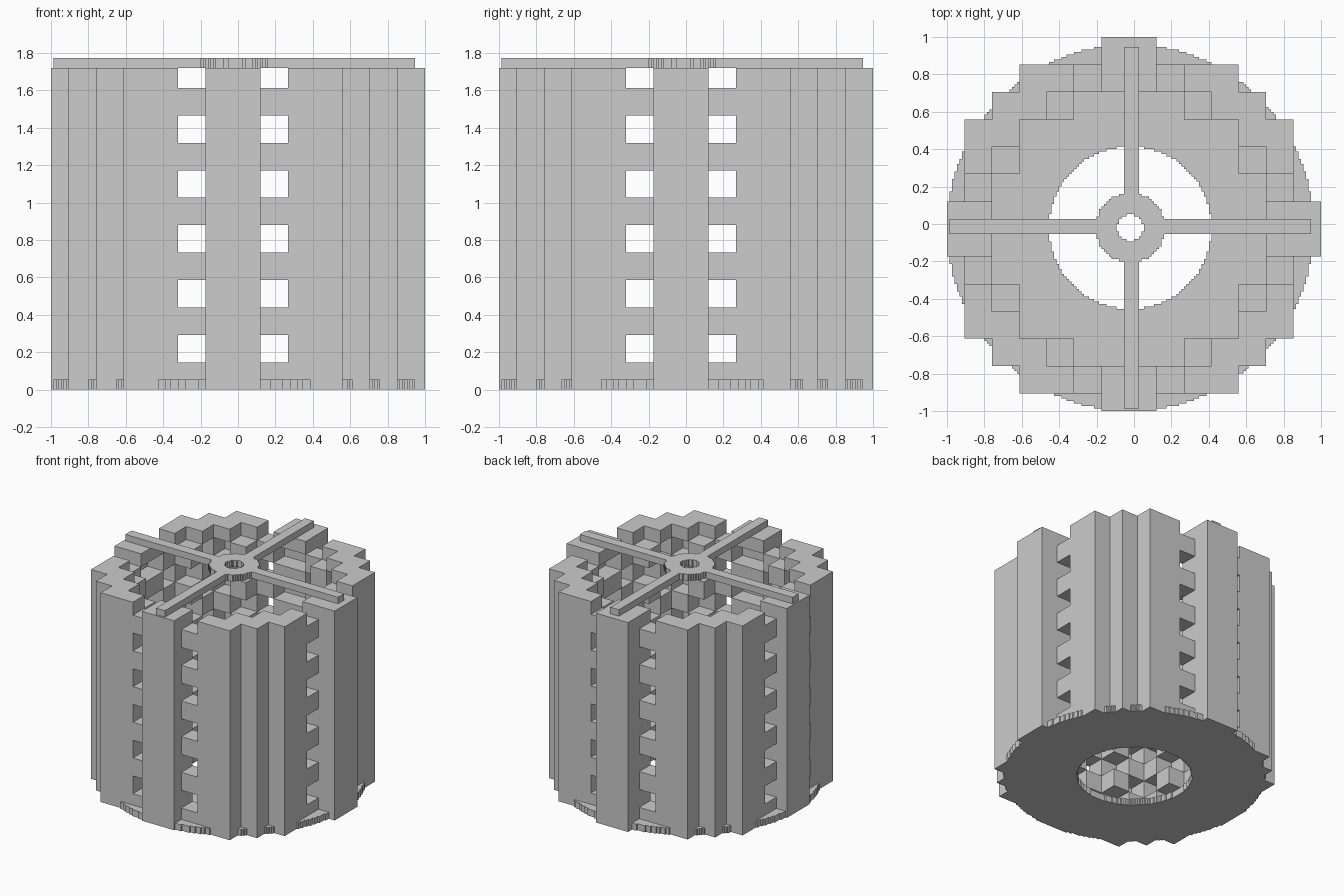
import bpy
import math

UNIT = 2 / 150      # small block size
BRICK = 11          # large wall brick, in small blocks
CENTRE = -2         # middle cell of the round parts

if "Cube" in bpy.data.objects:
    bpy.data.objects.remove(bpy.data.objects["Cube"], do_unlink=True)

grey = bpy.data.materials.new("mid_grey")
grey.use_nodes = True
grey.diffuse_color = (0.604, 0.604, 0.604, 1)
grey.node_tree.nodes["Principled BSDF"].inputs["Base Color"].default_value = grey.diffuse_color


def runs(values):
    """Group whole numbers into (start, end) stretches."""
    out = []
    for v in sorted(values):
        if out and out[-1][1] == v:
            out[-1][1] = v + 1
        else:
            out.append([v, v + 1])
    return out


def build_blocks(name, cells, edge):
    """Skin a set of block cells; edge(axis, index) gives a cell boundary."""
    strips = {}
    for c in cells:
        for axis in range(3):
            for sign in (0, 1):
                n = list(c)
                n[axis] += 2 * sign - 1
                if tuple(n) in cells:
                    continue
                along = 0 if axis == 2 else 2
                across = 3 - axis - along
                key = (axis, sign, along, across, c[axis] + sign, c[across])
                strips.setdefault(key, []).append(c[along])

    verts, faces, lookup = [], [], {}

    def vert(p):
        if p not in lookup:
            lookup[p] = len(verts)
            verts.append([edge(a, p[a]) * UNIT for a in range(3)])
        return lookup[p]

    for (axis, sign, along, across, plane, row), cols in strips.items():
        for start, end in runs(cols):
            quad = []
            for s, r in ((start, row), (end, row), (end, row + 1), (start, row + 1)):
                p = [0, 0, 0]
                p[axis], p[along], p[across] = plane, s, r
                quad.append(vert(tuple(p)))
            # keep normals pointing outward
            outward = (along + 1) % 3 == across
            faces.append(quad if outward == bool(sign) else quad[::-1])

    mesh = bpy.data.meshes.new(name)
    mesh.from_pydata(verts, [], faces)
    mesh.materials.append(grey)
    obj = bpy.data.objects.new(name, mesh)
    bpy.context.collection.objects.link(obj)


def ring(inner, outer):
    """Plan cells lying between two radii."""
    return {(i, j) for i in range(-75, 75) for j in range(-75, 75)
            if inner < math.hypot(i - CENTRE, j - CENTRE) <= outer}


# Base plate: thin stepped disc with a round opening
build_blocks("base_plate", {(i, j, 0) for i, j in ring(32.5, 73.5)},
             lambda axis, n: n * 4 if axis == 2 else n)

# Top frame: hub ring with four spokes resting on the wall
plan = ring(0, 13.9)
for s in range(-74, 71):
    for t in range(-4, 2):
        plan |= {(s, t), (t, s)}
plan -= ring(-1, 5.2)
build_blocks("spoked_hub", {(i, j, 0) for i, j in plan},
             lambda axis, n: 129 + n * 4 if axis == 2 else n)

# Brick wall: solid outer shell, with inner bricks alternating by course
SHELL = {(1, 7), (3, 6), (4, 6), (5, 5)}
EVEN = {(2, 6), (3, 5)}
ODD = {(1, 6), (4, 5)}


def from_middle(i):
    return i - 6 if i >= 7 else 7 - i


def wall_edge(axis, n):
    if axis == 2:
        return min(n * BRICK, 129)
    return max(n * BRICK - 79, -75)


wall = set()
for i in range(14):
    for j in range(14):
        spot = tuple(sorted((from_middle(i), from_middle(j))))
        for course in range(12):
            if spot in SHELL or spot in (ODD if course % 2 else EVEN):
                wall.add((i, j, course))
build_blocks("brick_wall", wall, wall_edge)
